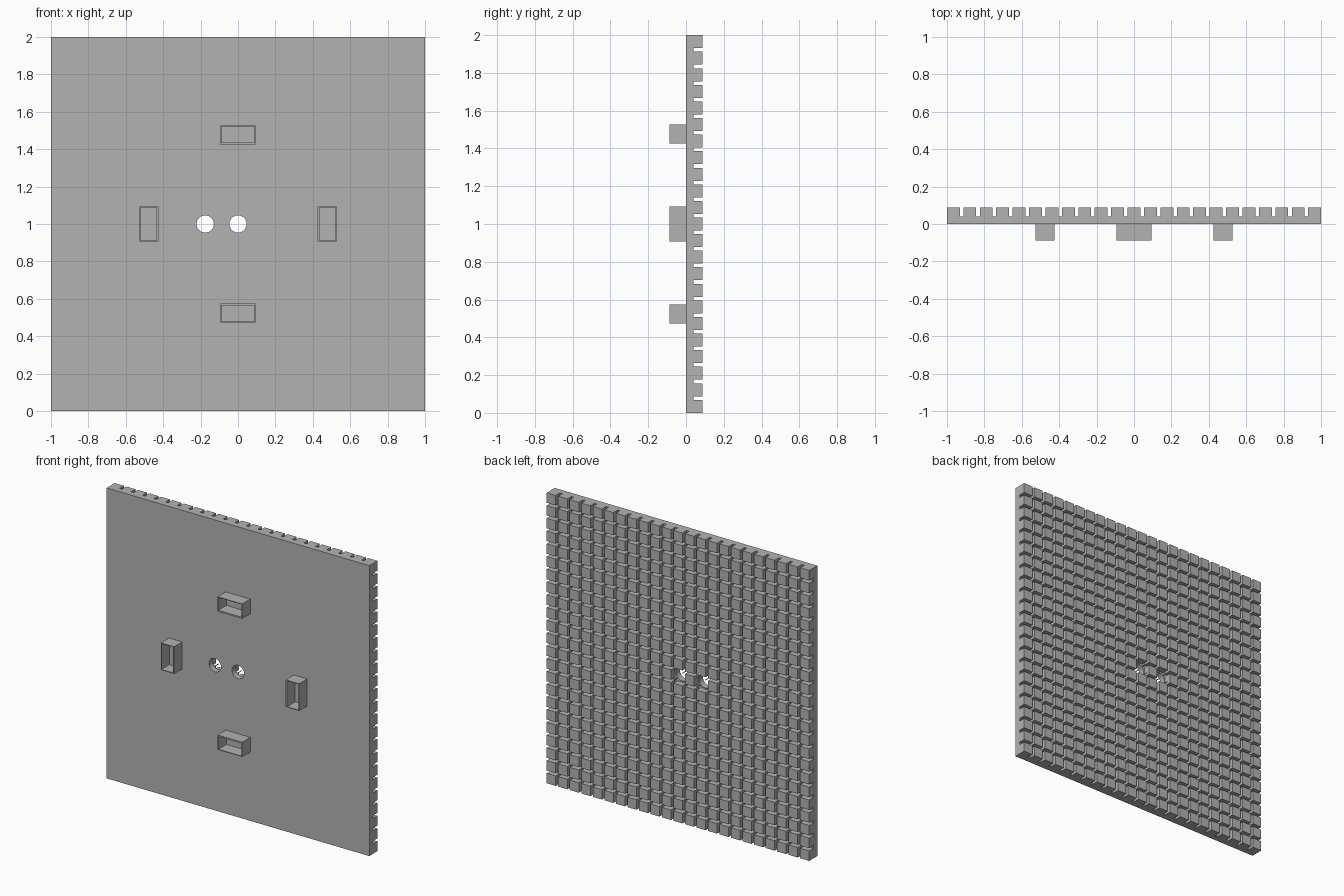
import bpy, bmesh
from math import pi
from mathutils import Matrix, Vector

cube = bpy.data.objects.get("Cube")
if cube:
    bpy.data.objects.remove(cube, do_unlink=True)

GREY = (0.45, 0.45, 0.45, 1)
grey = bpy.data.materials.new("plain grey")
grey.use_nodes = True
grey.diffuse_color = GREY
grey.node_tree.nodes["Principled BSDF"].inputs["Base Color"].default_value = GREY

COUNT = 23                      # studs per side
GAP = 0.019                     # groove width
PITCH = (2 + GAP) / COUNT
BASE, DEPTH = 0.041, 0.0875     # groove floor and stud top
CENTRE = Vector((0, 0, 1))


def finish(name, bm):
    bmesh.ops.recalc_face_normals(bm, faces=bm.faces)
    mesh = bpy.data.meshes.new(name)
    bm.to_mesh(mesh)
    bm.free()
    mesh.materials.append(grey)
    obj = bpy.data.objects.new(name, mesh)
    bpy.context.collection.objects.link(obj)
    return obj


def edge_position(i):
    """Even lines start a stud, odd lines end it."""
    return -1 + (i // 2) * PITCH + (i % 2) * (PITCH - GAP)


# Plate: groove floor grid, raised studs, skirt and flat front
bm = bmesh.new()
lines = 2 * COUNT
grid = [[bm.verts.new((edge_position(i), BASE, 1 + edge_position(j)))
         for j in range(lines)] for i in range(lines)]
studs = []
for i in range(lines - 1):
    for j in range(lines - 1):
        face = bm.faces.new((grid[i][j], grid[i][j + 1],
                             grid[i + 1][j + 1], grid[i + 1][j]))
        if i % 2 == 0 and j % 2 == 0:
            studs.append(face)
border = [e for e in bm.edges if e.is_boundary]
skirt = bmesh.ops.extrude_edge_only(bm, edges=border)["geom"]
for v in skirt:
    if isinstance(v, bmesh.types.BMVert):
        v.co.y = 0
rim = [e for e in skirt if isinstance(e, bmesh.types.BMEdge) and e.is_boundary]
bmesh.ops.contextual_create(bm, geom=rim)
for face in bmesh.ops.extrude_discrete_faces(bm, faces=studs)["faces"]:
    for v in face.verts:
        v.co.y = DEPTH
plate = finish("studded_plate", bm)

# Two round through holes
for name, x in (("centre_hole_cutter", 0), ("side_hole_cutter", -2 * PITCH)):
    bm = bmesh.new()
    bmesh.ops.create_cone(bm, cap_ends=True, segments=48, radius1=0.046,
                          radius2=0.046, depth=0.5,
                          matrix=Matrix.Translation((x, 0, 1)) @ Matrix.Rotation(pi / 2, 4, "X"))
    cutter = finish(name, bm)
    cutter.hide_render = True
    cutter.hide_set(True)
    cut = plate.modifiers.new(name, "BOOLEAN")
    cut.operation, cut.solver, cut.object = "DIFFERENCE", "EXACT", cutter

# Apply the cuts, then drop the cutters
bpy.context.view_layer.update()
cut_mesh = bpy.data.meshes.new_from_object(
    plate.evaluated_get(bpy.context.evaluated_depsgraph_get()))
cutters = [m.object for m in plate.modifiers]
plate.modifiers.clear()
plate.data = cut_mesh
for cutter in cutters:
    bpy.data.objects.remove(cutter, do_unlink=True)


# Open sockets on the front, with a thicker wall towards the centre
def socket(name, angle):
    bm = bmesh.new()
    bmesh.ops.create_cube(bm, size=1)
    for v in bm.verts:
        v.co = Vector((v.co.x * 0.187, (v.co.y - 0.5) * DEPTH, v.co.z * 0.102 + 0.476))
    bm.faces.ensure_lookup_table()
    front = min(bm.faces, key=lambda f: f.calc_center_median().y)
    back = max(bm.faces, key=lambda f: f.calc_center_median().y)
    bmesh.ops.inset_individual(bm, faces=[front], thickness=0.007)
    for v in front.verts:
        if v.co.z < 0.476:
            v.co.z += 0.005
    floor = bmesh.ops.extrude_discrete_faces(bm, faces=[front])["faces"][0]
    for v in floor.verts:
        v.co.y = 0
    bmesh.ops.delete(bm, geom=[floor, back], context="FACES_ONLY")
    bm.transform(Matrix.Translation(CENTRE) @ Matrix.Rotation(angle, 4, "Y"))
    # Orient the open tube by its outward sides
    finish(name, bm)


for k, side in enumerate(("top", "left", "bottom", "right")):
    socket(side + "_socket", k * pi / 2)
